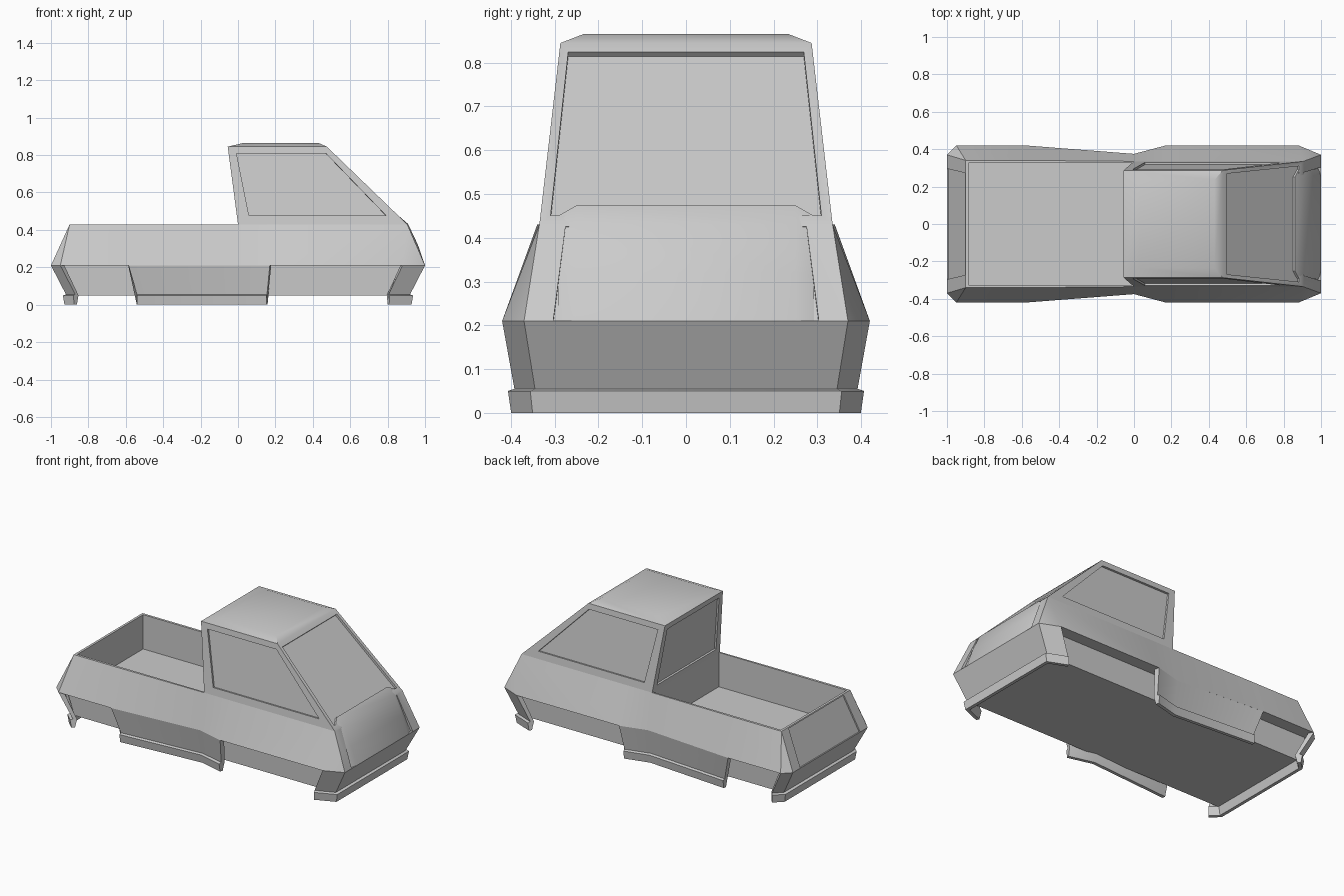
import bpy, bmesh, math
from mathutils import Vector as V

if "Cube" in bpy.data.objects:
    bpy.data.objects.remove(bpy.data.objects["Cube"])


def make(name, faces, smooth=True):
    """Turn a list of polygons (point lists) into one welded object."""
    bm = bmesh.new()
    for f in faces:
        bm.faces.new([bm.verts.new(p) for p in f])
    bmesh.ops.remove_doubles(bm, verts=bm.verts, dist=0.0005)
    bmesh.ops.recalc_face_normals(bm, faces=bm.faces)
    me = bpy.data.meshes.new(name)
    bm.to_mesh(me)
    bm.free()
    ob = bpy.data.objects.new(name, me)
    bpy.context.collection.objects.link(ob)
    if smooth:
        bpy.ops.object.select_all(action='DESELECT')
        ob.select_set(True)
        bpy.context.view_layer.objects.active = ob
        bpy.ops.object.shade_smooth_by_angle(angle=math.radians(25))
    return ob


def panel(corners, u0, u1, v0, v1, depth):
    """Framed panel with a recessed pane; corners: bottom pair, then top pair."""
    a, b, c, d = [V(p) for p in corners]

    def at(u, v):
        return a.lerp(b, u).lerp(d.lerp(c, u), v)
    n = (b - a).cross(d - a).normalized()
    if n.dot(at(.5, .5) - V((0.1, 0, 0.3))) < 0:
        n = -n
    outer = [a, b, c, d]
    rim = [at(u0, v0), at(u1, v0), at(u1, v1), at(u0, v1)]
    pane = [p - n * depth for p in rim]
    faces = [pane]
    for i in range(4):
        j = (i + 1) % 4
        faces += [[outer[i], outer[j], rim[j], rim[i]],
                  [rim[i], rim[j], pane[j], pane[i]]]
    return faces


# Body and cab shell
BELT, TOP, ROOF, FLOOR = 0.21, 0.43, 0.845, 0.215
belt = [(-1, .37), (-.95, .42), (-.58, .42), (0, .375), (.17, .42), (.88, .42), (1, .37)]
top = [(-.9, .34), (-.9, .34), (-.58, .34), (0, .335), (.17, .335), (.905, .335), (.905, .335)]
faces = []


def both(*pts):
    for s in (1, -1):
        faces.append([(x, y * s, z) for x, y, z in pts])


for i in range(6):
    lo = [(*belt[i], BELT), (*belt[i + 1], BELT)]
    hi = [(*top[i + 1], TOP), (*top[i], TOP)]
    both(*(lo + (hi if top[i] != top[i + 1] else hi[:1])))
faces.append([(x, y, BELT) for x, y in belt] + [(x, -y, BELT) for x, y in belt[::-1]])

# Cargo bed: rim, walls and floor
bx, by = -.885, .325
both((-.9, .34, TOP), (-.58, .34, TOP), (-.58, by, TOP), (bx, by, TOP))
both((-.58, .34, TOP), (0, .335, TOP), (0, by, TOP), (-.58, by, TOP))
both((bx, by, TOP), (0, by, TOP), (0, by, FLOOR), (bx, by, FLOOR))
faces.append([(-.9, .34, TOP), (-.9, -.34, TOP), (bx, -by, TOP), (bx, by, TOP)])
for x in (bx, 0):
    faces.append([(x, by, TOP), (x, -by, TOP), (x, -by, FLOOR), (x, by, FLOOR)])
faces.append([(bx, by, FLOOR), (0, by, FLOOR), (0, -by, FLOOR), (bx, -by, FLOOR)])

# Cab windows, nose and tailgate as recessed panels
ry, rb, rf = .287, -.055, .475
for s in (1, -1):
    faces += panel([(0, .335 * s, TOP), (.905, .335 * s, TOP), (rf, ry * s, ROOF), (rb, ry * s, ROOF)],
                   .075, .925, .11, .915, .012)


def across(x0, y0, z0, x1, y1, z1):
    return [(x0, -y0, z0), (x0, y0, z0), (x1, y1, z1), (x1, -y1, z1)]


faces += panel(across(.905, .335, TOP, rf, ry, ROOF), .035, .965, .05, .95, .014)
faces += panel(across(0, .335, TOP, rb, ry, ROOF), .06, .94, .08, .92, .012)
faces += panel(across(1, .37, BELT, .905, .335, TOP), .09, .91, .005, .98, .014)
faces += panel(across(-1, .37, BELT, -.9, .34, TOP), .1, .9, .005, .97, .008)

# Slightly crowned roof
crown = across(.03, .235, .865, .43, .235, .865)
edge = across(rb, ry, ROOF, rf, ry, ROOF)
faces.append(crown)
for i in range(4):
    j = (i + 1) % 4
    faces.append([edge[i], edge[j], crown[j], crown[i]])
make("body_and_cab", faces)

# Bulging hood panel set in the nose
rows = [(.845, .460, .868, .440), (.860, .474, .882, .450),
        (.909, .432, .897, .425), (.962, .32, .944, .315), (1, .21, .988, .21)]
hood = []
for r, q in zip(rows, rows[1:]):
    def line(k):
        return [(k[2], -.292, k[3]), (k[0], -.25, k[1]), (k[0], .25, k[1]), (k[2], .292, k[3])]
    a, b = line(r), line(q)
    hood += [[a[i], a[i + 1], b[i + 1], b[i]] for i in range(3)]
make("hood_panel", hood)

# Underbody between the wheel wells
under_hi = across(-.95, .345, BELT, .95, .345, BELT)
under_lo = across(-.895, .34, .05, .895, .34, .05)
make("underbody", [under_hi, under_lo] +
     [[under_hi[i], under_hi[(i + 1) % 4], under_lo[(i + 1) % 4], under_lo[i]] for i in range(4)])


def offset(pts, d):
    """Move a plan polyline sideways, away from the vehicle centre."""
    dirs = [(V(q) - V(p)).normalized() for p, q in zip(pts, pts[1:])]
    out = []
    for i, p in enumerate(pts):
        n0, n1 = [V((-t.y, t.x)) for t in (dirs[max(i - 1, 0)], dirs[min(i, len(dirs) - 1)])]
        m = (n0 + n1).normalized()
        out.append(V(p) + m * d / max(m.dot(n0), .5))
    return out


def skirt(name, hi, lo):
    """Sloping apron with a protruding lip along its lower edge."""
    rails = [(hi, BELT), (lo, .055), (offset(lo, .016), .05), (offset(lo, .008), 0),
             (offset(lo, -.012), 0), (offset(lo, -.025), .05), (offset(hi, -.03), BELT)]
    rails = [[(p[0], p[1], z) for p in r] for r, z in rails]
    n, f = len(rails), []
    for k in range(n):
        a, b = rails[k], rails[(k + 1) % n]
        f += [[a[i], a[i + 1], b[i + 1], b[i]] for i in range(len(a) - 1)]
    f += [[r[0] for r in rails], [r[-1] for r in rails]]
    return make(name, f)


def wrap(pts):
    return pts + [(x, -y) for x, y in pts[::-1]]


# Bumpers and side sills
skirt("front_bumper", wrap([(.88, .42), (1, .37)]), wrap([(.805, .392), (.92, .345)]))
skirt("rear_bumper", wrap([(-.95, .42), (-1, .37)])[::-1], wrap([(-.87, .392), (-.92, .345)])[::-1])
sill_hi = [(-.585, .42), (0, .375), (.17, .42)]
sill_lo = [(-.54, .388), (0, .348), (.155, .388)]
sill = skirt("side_sills", sill_hi, sill_lo)
sill.modifiers.new("mirror", 'MIRROR').use_axis = (False, True, False)
